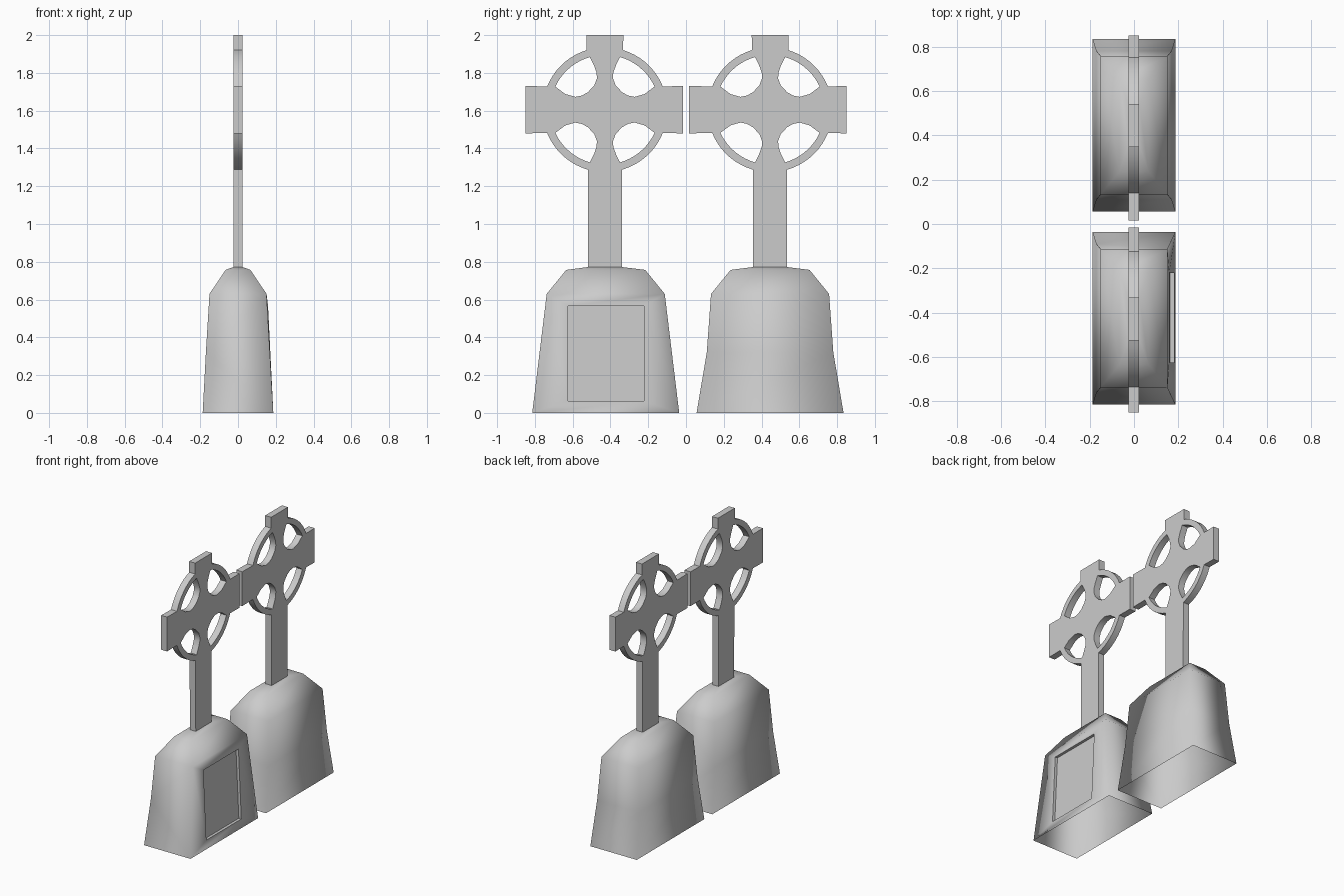
import bpy, bmesh, math

if "Cube" in bpy.data.objects:
    bpy.data.objects.remove(bpy.data.objects["Cube"])

stone = bpy.data.materials.new("grey_stone")
stone.diffuse_color = (0.6, 0.6, 0.6, 1)
stone.use_nodes = True
stone.node_tree.nodes["Principled BSDF"].inputs["Base Color"].default_value = stone.diffuse_color

HEAD_Z = 1.605       # height of the ring centre
HALF_THICK = 0.024   # half thickness of the cross plate


def arc(radius, a, b, n=9):
    return [(radius * math.cos(math.radians(a + (b - a) * i / n)),
             radius * math.sin(math.radians(a + (b - a) * i / n))) for i in range(n + 1)]


def cross(name, cy, y_min, y_max):
    """Ringed cross: flat outline with four holes, extruded along x."""
    left, right = y_min - cy, y_max - cy
    outer = [(-0.09, 0.765 - HEAD_Z), (0.09, 0.765 - HEAD_Z)]
    outer += arc(0.33, -74, -22) + [(right, -0.125), (right, 0.125)]
    outer += arc(0.33, 22, 73) + [(0.097, 0.395), (-0.097, 0.395)]
    outer += arc(0.33, 107, 158) + [(left, 0.125), (left, -0.125)]
    outer += arc(0.33, 202, 254)
    # one hole: ring arc outside, rounded armpit towards the centre
    hole = arc(0.29, 25, 74) + [(0.058, 0.235), (0.044, 0.195), (0.043, 0.165), (0.056, 0.13),
                                (0.09, 0.093), (0.122, 0.075), (0.157, 0.068), (0.21, 0.083)]
    loops = [outer] + [[(sx * x, sz * z) for x, z in hole] for sx in (-1, 1) for sz in (-1, 1)]

    curve = bpy.data.curves.new(name, 'CURVE')
    curve.dimensions, curve.fill_mode, curve.extrude = '2D', 'BOTH', HALF_THICK
    for pts in loops:
        sp = curve.splines.new('POLY')
        sp.points.add(len(pts) - 1)
        for p, (x, z) in zip(sp.points, pts):
            p.co = (x, z, 0, 1)
        sp.use_cyclic_u = True
    tmp = bpy.data.objects.new(name + "_outline", curve)
    bpy.context.collection.objects.link(tmp)
    bpy.context.view_layer.update()
    mesh = bpy.data.meshes.new_from_object(tmp.evaluated_get(bpy.context.evaluated_depsgraph_get()))
    bpy.data.objects.remove(tmp)

    # stand the plate up in the y-z plane
    bm = bmesh.new()
    bm.from_mesh(mesh)
    for v in bm.verts:
        x, y, z = v.co
        v.co = (z - 0.001, x + cy, y + HEAD_Z)
    bmesh.ops.remove_doubles(bm, verts=bm.verts, dist=0.0005)
    bmesh.ops.recalc_face_normals(bm, faces=bm.faces)
    bm.to_mesh(mesh)
    bm.free()
    mesh.materials.clear()
    mesh.materials.append(stone)
    ob = bpy.data.objects.new(name, mesh)
    bpy.context.collection.objects.link(ob)
    bpy.ops.object.select_all(action='DESELECT')
    ob.select_set(True)
    bpy.context.view_layer.objects.active = ob
    bpy.ops.object.shade_smooth_by_angle(angle=math.radians(40))


def base(name, cy, shaft_y, panel=False):
    """Tapered hollow stone base, open underneath, optional sunken panel on +x."""
    bm = bmesh.new()

    def ring(hx, hy, z, y=cy):
        return [bm.verts.new((sx * hx, y + sy * hy, z))
                for sx, sy in ((1, -1), (1, 1), (-1, 1), (-1, -1))]

    foot = ring(0.187, 0.389, 0)
    waist = ring(0.170, 0.335, 0.32)
    shoulder = ring(0.151, 0.3125, 0.63)
    rim = ring(0.066, 0.209, 0.757)
    neck = ring(0.025, 0.091, 0.772, shaft_y)
    if panel:                       # the panel side runs straight, without a waist
        for i in (0, 1):
            bm.verts.remove(waist[i])
            waist[i] = None

    sharp = []
    for i in range(4):
        j = (i + 1) % 4
        if panel and i == 0:
            # frame, walls and floor of the sunken panel
            edge, floor = [], []
            for y, z, x in ((-0.624, 0.063, 0.182), (-0.222, 0.063, 0.182),
                            (-0.222, 0.566, 0.159), (-0.624, 0.566, 0.159)):
                edge.append(bm.verts.new((x, y, z)))
                floor.append(bm.verts.new((x - 0.02, y, z)))
            side = [foot[0], foot[1], shoulder[1], shoulder[0]]
            for k in range(4):
                m = (k + 1) % 4
                bm.faces.new((side[k], side[m], edge[m], edge[k]))
                sharp += bm.faces.new((edge[k], edge[m], floor[m], floor[k])).edges
            bm.faces.new(floor)
        elif waist[i] and waist[j]:
            bm.faces.new((foot[i], foot[j], waist[j], waist[i]))
            bm.faces.new((waist[i], waist[j], shoulder[j], shoulder[i]))
        else:
            a, b = (i, j) if waist[i] else (j, i)
            bm.faces.new((foot[a], foot[b], waist[a]))
            bm.faces.new((waist[a], foot[b], shoulder[b]))
            bm.faces.new((waist[a], shoulder[b], shoulder[a]))
        bm.faces.new((shoulder[i], shoulder[j], rim[j], rim[i]))
        bm.faces.new((rim[i], rim[j], neck[j], neck[i]))
    bm.faces.new(neck)
    bmesh.ops.recalc_face_normals(bm, faces=bm.faces)
    for f in bm.faces:
        f.smooth = True
    for e in sharp:
        e.smooth = False
    mesh = bpy.data.meshes.new(name)
    bm.to_mesh(mesh)
    bm.free()
    mesh.materials.append(stone)
    bpy.context.collection.objects.link(bpy.data.objects.new(name, mesh))


# front grave marker (with panel) and rear grave marker
cross("front_cross", -0.429, -0.849, -0.016)
base("front_base", -0.425, -0.429, panel=True)
cross("rear_cross", 0.445, 0.016, 0.849)
base("rear_base", 0.445, 0.445)
